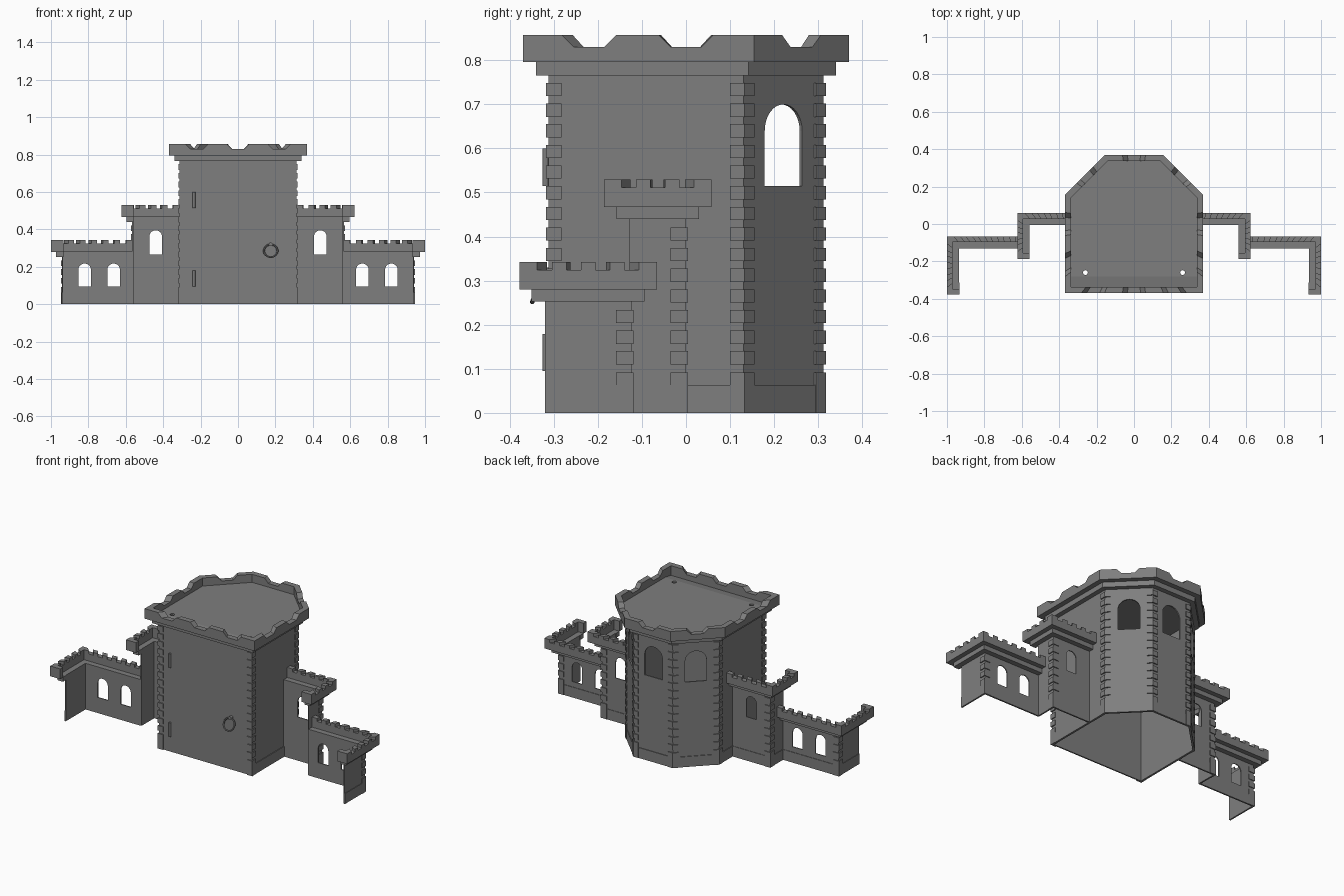
import bpy, bmesh, math
from mathutils import Vector

cube = bpy.data.objects.get("Cube")
if cube:
    bpy.data.objects.remove(cube, do_unlink=True)

stone = bpy.data.materials.new("grey stone")
stone.use_nodes = True
GREY = (0.21, 0.21, 0.21, 1)
stone.diffuse_color = GREY
stone.node_tree.nodes["Principled BSDF"].inputs["Base Color"].default_value = GREY


def finish(name, bm, mirror=False, cutters=()):
    """Turn a bmesh into an object, cut openings, then mirror it."""
    bmesh.ops.remove_doubles(bm, verts=bm.verts, dist=1e-5)
    bmesh.ops.recalc_face_normals(bm, faces=bm.faces)
    mesh = bpy.data.meshes.new(name)
    bm.to_mesh(mesh)
    bm.free()
    mesh.materials.append(stone)
    ob = bpy.data.objects.new(name, mesh)
    bpy.context.scene.collection.objects.link(ob)
    for c in cutters:
        mod = ob.modifiers.new("opening", 'BOOLEAN')
        mod.operation, mod.solver, mod.object = 'DIFFERENCE', 'EXACT', c
    if mirror:
        ob.modifiers.new("mirror", 'MIRROR').use_mirror_merge = False
    return ob


def offset(path, d, closed):
    """Mitred offset of a counter-clockwise plan path; positive is outward."""
    pts = [Vector(p) for p in path]
    n = len(pts)
    out = []
    for i, p in enumerate(pts):
        sides = []
        if closed or i > 0:
            sides.append(p - pts[i - 1])
        if closed or i < n - 1:
            sides.append(pts[(i + 1) % n] - p)
        nor = [Vector((s.y, -s.x)).normalized() for s in sides]
        m = sum(nor, Vector((0, 0))).normalized()
        out.append(p + m * d / m.dot(nor[0]))
    return out


def band(bm, path, d0, d1, z0, z1, closed=False, gaps=None, half=0.0165, slope=0.0, dip=0.018):
    """Wall strip along a path, between two offsets, with optional battlement gaps."""
    a, b = offset(path, d0, closed), offset(path, d1, closed)
    n = len(path)
    segs = n if closed else n - 1
    for i in range(segs):
        j = (i + 1) % n
        length = (b[j] - b[i]).length
        prof = [(0, z0), (0, z1)]
        for c in (gaps(i, length) if gaps else []):
            prof += [(c - half - slope, z1), (c - half, z1 - dip),
                     (c + half, z1 - dip), (c + half + slope, z1)]
        prof += [(length, z1), (length, z0)]
        rings = [[bm.verts.new((*p[i].lerp(p[j], s / length), z)) for s, z in prof] for p in (a, b)]
        m = len(prof)
        for k in range(m):
            # no inner caps where two strips meet
            if (k == 0 and (closed or i > 0)) or (k == m - 2 and (closed or i < segs - 1)):
                continue
            q = (k + 1) % m
            bm.faces.new((rings[0][k], rings[0][q], rings[1][q], rings[1][k]))
        for r in rings:
            bm.faces.new(r)


def simple_band(name, *args, mirror=False, cutters=(), **kw):
    bm = bmesh.new()
    band(bm, *args, **kw)
    return finish(name, bm, mirror, cutters)


def corner_stones(bm, path, i, w, out, z_top):
    """Tall foot block and a column of stones wrapped round one path corner."""
    p, c, q = (Vector(path[k % len(path)]) for k in (i - 1, i, i + 1))
    wrap = [c + (p - c).normalized() * w, c, c + (q - c).normalized() * w]
    band(bm, wrap, -0.002, out, 0, 0.092)
    z = 0.11
    while z + 0.03 < z_top:
        band(bm, wrap, -0.002, out, z, z + 0.03)
        z += 0.0468


def arch_cutter(name, x, y, angle, half, z0, z1):
    """Round-topped window cutter; angle turns it round the vertical axis."""
    spring = z1 - half
    outline = [(-half, z0), (half, z0)]
    outline += [(half * math.cos(t), spring + half * math.sin(t))
                for t in (math.pi * k / 16 for k in range(17))]
    bm = bmesh.new()
    face = bm.faces.new([bm.verts.new((u, -0.05, z)) for u, z in outline])
    new = bmesh.ops.extrude_face_region(bm, geom=[face])["geom"]
    bmesh.ops.translate(bm, vec=(0, 0.1, 0), verts=[v for v in new if isinstance(v, bmesh.types.BMVert)])
    ob = finish(name, bm)
    ob.location, ob.rotation_euler.z = (x, y, 0), angle
    ob.hide_render = True
    ob.hide_set(True)
    return ob


# Keep: hollow six-sided tower, open underneath
S, C = 0.312, 0.13
keep = [(-S, -S), (S, -S), (S, C), (C, S), (-C, S), (-S, C)]
mid = (S + C) / 2
cuts = [arch_cutter("back_window_cutter", 0, S, 0, 0.06, 0.515, 0.70)]
for s in (1, -1):
    cuts.append(arch_cutter("angled_window_cutter", s * mid, mid, -s * math.pi / 4, 0.06, 0.515, 0.70))
simple_band("keep_wall", keep, -0.008, 0, 0, 0.79, closed=True, cutters=cuts)
simple_band("keep_plinth", keep[1:] + keep[:1], -0.002, 0.004, 0, 0.063)
simple_band("keep_cornice", keep, -0.008, 0.028, 0.765, 0.796, closed=True)


def keep_gaps(i, length):
    if i == 0:
        return [length / 2 - 0.22, length / 2, length / 2 + 0.22]
    if i in (1, 5):
        near = [0.15, 0.37]
        return near if i == 1 else [length - g for g in reversed(near)]
    return [length / 2]


simple_band("keep_battlement", keep, 0.025, 0.058, 0.796, 0.857, closed=True,
            gaps=keep_gaps, half=0.035, slope=0.027, dip=0.027)
bm = bmesh.new()
for i in range(len(keep)):
    corner_stones(bm, keep, i, 0.03, 0.006, 0.76)
finish("keep_corner_stones", bm)

# Roof deck with a shallow fall to the front and two drain holes
drains = []
for s in (1, -1):
    bm = bmesh.new()
    bmesh.ops.create_cone(bm, cap_ends=True, segments=16, radius1=0.013, radius2=0.013, depth=0.2)
    drain = finish("drain_cutter", bm)
    drain.location = (s * 0.26, -0.26, 0.8)
    drain.hide_render = True
    drain.hide_set(True)
    drains.append(drain)
bm = bmesh.new()
bm.faces.new([bm.verts.new((p.x, p.y, 0.808)) for p in offset(keep, 0.027, True)])
bmesh.ops.bisect_plane(bm, geom=bm.verts[:] + bm.edges[:] + bm.faces[:],
                       plane_co=(0, -0.28, 0), plane_no=(0, 1, 0))
for v in bm.verts:
    if v.co.y < -0.3:
        v.co.z = 0.798
new = bmesh.ops.extrude_face_region(bm, geom=bm.faces[:])["geom"]
bmesh.ops.translate(bm, vec=(0, 0, -0.01), verts=[v for v in new if isinstance(v, bmesh.types.BMVert)])
finish("roof_deck", bm, cutters=drains)


# Side wings: thin L-shaped walls with an overhanging parapet walk
def wing_gaps(i, length):
    n = int(length / 0.066) if length > 0.1 else 0
    return [length / 2 + (k - (n - 1) / 2) * 0.066 for k in range(n)]


def wing(name, x0, x1, front, back, z_corn, windows, half, z0, z1):
    wall = [(x1, front), (x1, back), (x0, back)]
    walk = [(x1 - 0.008, front)] + wall
    z_par = z_corn + 0.028
    cutters = [arch_cutter(name + "_window_cutter", x, back, 0, half, z0, z1) for x in windows]
    simple_band(name + "_wall", wall, -0.006, 0, 0, z_corn + 0.01, mirror=True, cutters=cutters)
    simple_band(name + "_plinth", wall, -0.002, 0.003, 0, 0.063, mirror=True)
    simple_band(name + "_cornice", walk, -0.006, 0.03, z_corn, z_par, mirror=True)
    simple_band(name + "_battlement", walk, 0.028, 0.058, z_par - 0.001, z_par + 0.061,
                mirror=True, gaps=wing_gaps)
    bm = bmesh.new()
    corner_stones(bm, wall, 1, 0.035, 0.005, z_corn)
    finish(name + "_corner_stones", bm, mirror=True)


wing("inner_wing", 0.308, 0.566, -0.128, 0.0, 0.44, [0.44], 0.034, 0.265, 0.395)
wing("outer_wing", 0.566, 0.942, -0.32, -0.124, 0.253, [0.665, 0.82], 0.034, 0.095, 0.217)

# Door hinges and ring handle on the front
for label, z in (("lower", 0.137), ("upper", 0.557)):
    bpy.ops.mesh.primitive_cylinder_add(vertices=12, radius=0.007, depth=0.085, location=(-0.235, -0.319, z))
    bpy.context.object.name = label + "_hinge"
    bpy.context.object.data.materials.append(stone)
bpy.ops.mesh.primitive_torus_add(major_segments=32, minor_segments=8, major_radius=0.036, minor_radius=0.005,
                                 location=(0.175, -0.336, 0.285), rotation=(math.radians(69), 0, 0))
ring = bpy.context.object
ring.name = "ring_handle"
ring.data.materials.append(stone)
bpy.ops.object.shade_smooth_by_angle()
bpy.ops.mesh.primitive_cylinder_add(vertices=12, radius=0.01, depth=0.022,
                                    location=(0.175, -0.32, 0.32), rotation=(math.pi / 2, 0, 0))
bpy.context.object.name = "handle_mount"
bpy.context.object.data.materials.append(stone)
